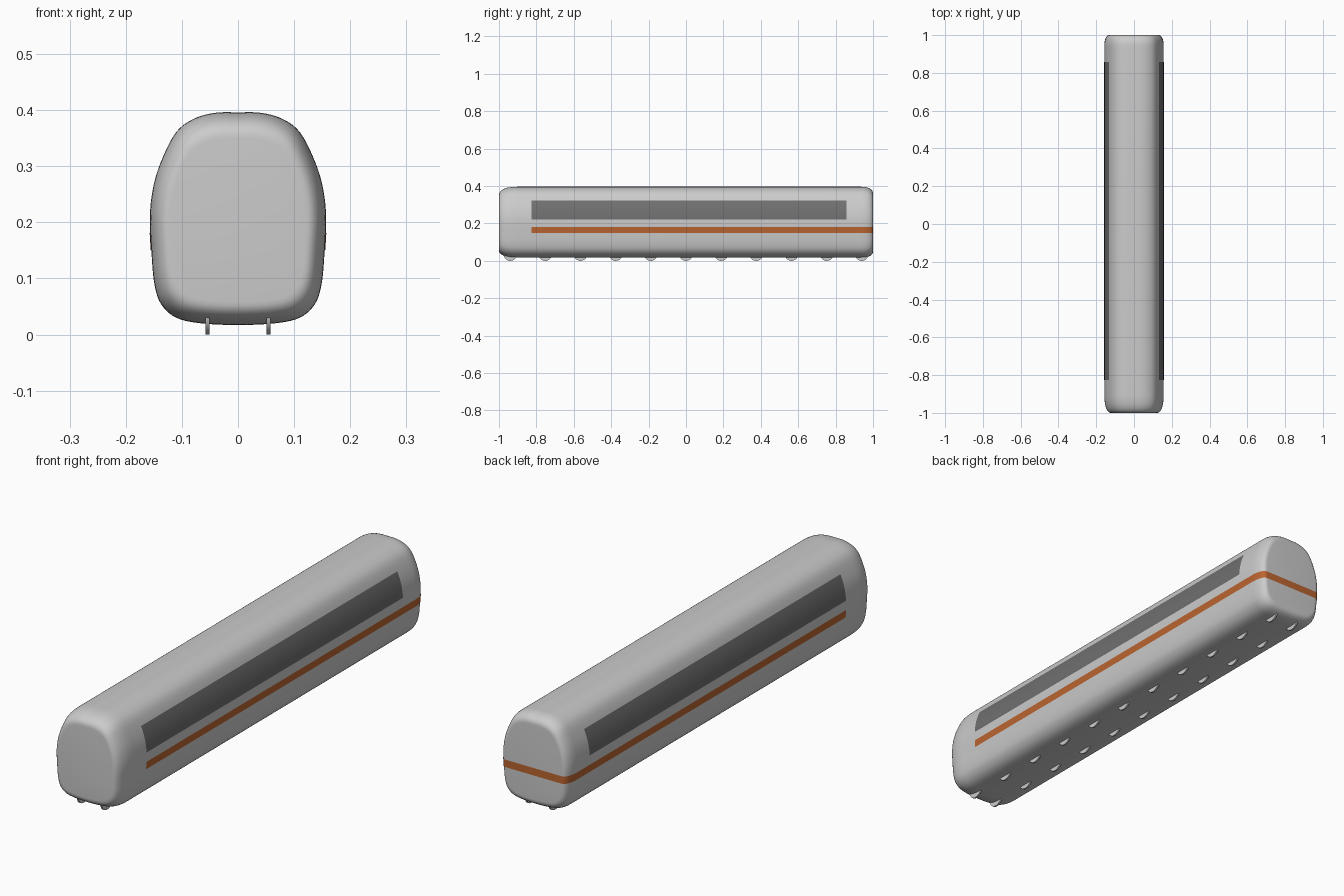
import bpy, bmesh, math
from mathutils import Vector

if "Cube" in bpy.data.objects:
    bpy.data.objects.remove(bpy.data.objects["Cube"])

CENTRE_Z = 0.195
HALF = [(0, .396), (.042, .395), (.08, .384), (.11, .361), (.134, .316), (.15, .268),
        (.157, .212), (.154, .143), (.149, .09), (.137, .054), (.11, .030), (.066, .020), (0, .017)]


def section(steps=5):
    """Closed cross-section: mirrored half outline, smoothed as a Catmull-Rom loop."""
    pts = [Vector(p) for p in HALF + [(-x, z) for x, z in HALF[-2:0:-1]]]
    n, out = len(pts), []
    for i in range(n):
        a, b, c, d = (pts[(i + k) % n] for k in (-1, 0, 1, 2))
        for s in range(steps):
            t = s / steps
            out.append(0.5 * (2 * b + (c - a) * t + (2 * a - 5 * b + 4 * c - d) * t * t
                              + (3 * b - a - 3 * c + d) * t ** 3))
    return out


def stations(steps=12):
    """(y, scale) pairs: softly rounded front and tighter rounded back."""
    def end(sign, length, shrink):
        res = []
        for i in range(steps + 1):
            a = math.pi / 2 * i / steps
            u, v = math.sin(a) ** 0.85, math.cos(a) ** 0.85
            res.append((sign * (1 - length + length * u), 1 - shrink * (1 - v)))
        return res
    return end(-1, .10, .23)[::-1] + end(1, .065, .19)


def shell(grow=0.0):
    bm = bmesh.new()
    prof, rings = section(), []
    for y, s in stations():
        yy = y + math.copysign(grow, y)
        rings.append([bm.verts.new((p.x * s * (1 + grow / .157), yy,
                                    CENTRE_Z + (p.y - CENTRE_Z) * s * (1 + grow / .19))) for p in prof])
    n = len(prof)
    for r, q in zip(rings, rings[1:]):
        for i in range(n):
            bm.faces.new((r[i], r[(i + 1) % n], q[(i + 1) % n], q[i]))
    bm.faces.new(rings[0])
    bm.faces.new(rings[-1])
    bmesh.ops.recalc_face_normals(bm, faces=bm.faces)
    return bm


def finish(bm, name, color=None):
    mesh = bpy.data.meshes.new(name)
    bm.to_mesh(mesh)
    bm.free()
    ob = bpy.data.objects.new(name, mesh)
    bpy.context.collection.objects.link(ob)
    if color:
        mat = bpy.data.materials.new(name + "_paint")
        mat.diffuse_color = (*color, 1)
        mat.use_nodes = True
        mat.node_tree.nodes["Principled BSDF"].inputs["Base Color"].default_value = mat.diffuse_color
        mesh.materials.append(mat)
    bpy.ops.object.select_all(action='DESELECT')
    ob.select_set(True)
    bpy.context.view_layer.objects.active = ob
    bpy.ops.object.shade_smooth_by_angle(angle=math.radians(40))
    return ob


def band(name, color, y0, y1, z0, z1):
    """Thin skin over the body, trimmed to a y and z range."""
    bm = shell(0.001)
    for co, no in (((0, y0, 0), (0, -1, 0)), ((0, y1, 0), (0, 1, 0)),
                   ((0, 0, z0), (0, 0, -1)), ((0, 0, z1), (0, 0, 1))):
        bmesh.ops.bisect_plane(bm, geom=bm.verts[:] + bm.edges[:] + bm.faces[:],
                               plane_co=co, plane_no=no, clear_outer=True)
    return finish(bm, name, color)


# Carriage body
finish(shell(), "carriage_body")

# Window strips and the stripe that wraps round the back
band("window_strips", (.16, .16, .16), -.825, .857, .22, .323)
band("side_stripe", (.50, .13, .03), -.825, 1.1, .15, .181)

# Wheels in pairs along the underside
wheel_mesh = None
for i in range(11):
    for x, side in ((-.054, "left"), (.054, "right")):
        name = f"wheel_{side}_{i + 1}"
        loc = (x, -.94 + i * .188, .036)
        if wheel_mesh is None:
            bpy.ops.mesh.primitive_cylinder_add(vertices=32, radius=.036, depth=.007,
                                                location=loc, rotation=(0, math.pi / 2, 0))
            ob = bpy.context.object
            bpy.ops.object.shade_smooth_by_angle(angle=math.radians(40))
            wheel_mesh = ob.data
        else:
            ob = bpy.data.objects.new(name, wheel_mesh)
            bpy.context.collection.objects.link(ob)
            ob.location, ob.rotation_euler = loc, (0, math.pi / 2, 0)
        ob.name = name
